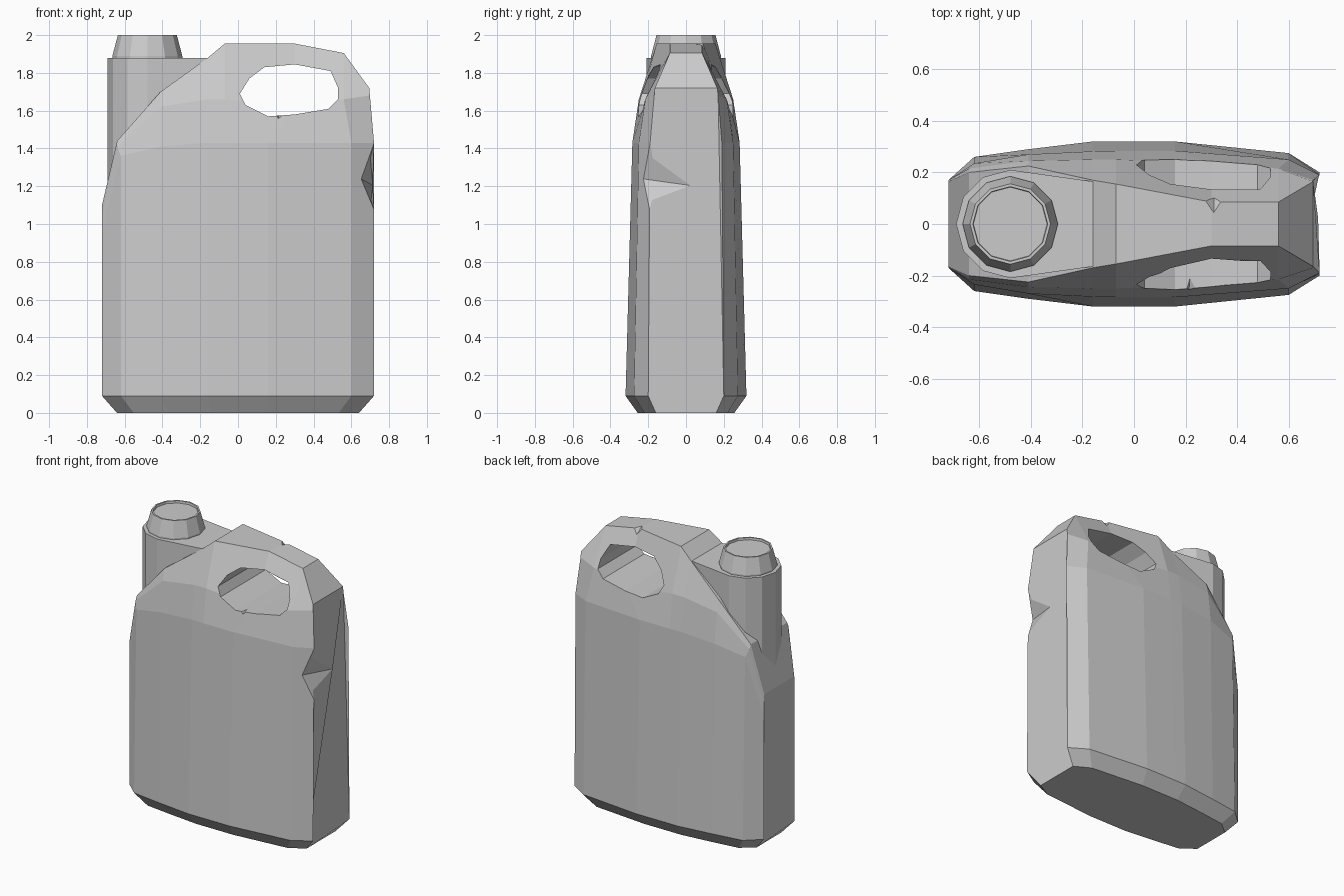
import bpy
import bmesh
from math import cos, sin, pi

cube = bpy.data.objects.get("Cube")
if cube:
    bpy.data.objects.remove(cube, do_unlink=True)

grey = bpy.data.materials.new("light grey plastic")
grey.use_nodes = True
grey.diffuse_color = (0.6, 0.6, 0.6, 1)
grey.node_tree.nodes["Principled BSDF"].inputs["Base Color"].default_value = (0.6, 0.6, 0.6, 1)


def finish(name, bm):
    """Turn a bmesh into a named, flat shaded grey object."""
    bmesh.ops.recalc_face_normals(bm, faces=bm.faces)
    mesh = bpy.data.meshes.new(name)
    bm.to_mesh(mesh)
    bm.free()
    mesh.materials.append(grey)
    obj = bpy.data.objects.new(name, mesh)
    bpy.context.collection.objects.link(obj)
    return obj


def loft(name, rings):
    """Skin a row of equal rings and close both ends."""
    bm = bmesh.new()
    rows = [[bm.verts.new(p) for p in ring] for ring in rings]
    n = len(rows[0])
    for a, b in zip(rows, rows[1:]):
        for i in range(n):
            j = (i + 1) % n
            bm.faces.new((a[i], a[j], b[j], b[i]))
    bm.faces.new(rows[0])
    bm.faces.new(rows[-1])
    return finish(name, bm)


def hull(name, points):
    bm = bmesh.new()
    verts = [bm.verts.new(p) for p in points]
    result = bmesh.ops.convex_hull(bm, input=verts)
    junk = set(result["geom_interior"]) | set(result["geom_unused"])
    bmesh.ops.delete(bm, geom=[v for v in junk if isinstance(v, bmesh.types.BMVert)], context="VERTS")
    bmesh.ops.dissolve_limit(bm, angle_limit=0.01, verts=bm.verts, edges=bm.edges)
    return finish(name, bm)


def circle(r, z, sides=12):
    return [(-0.48 + r * cos(2 * pi * i / sides), r * sin(2 * pi * i / sides), z)
            for i in range(sides)]


def cut(target, cutter):
    mod = target.modifiers.new(cutter.name, "BOOLEAN")
    mod.operation = "DIFFERENCE"
    mod.solver = "EXACT"
    mod.object = cutter
    cutter.hide_render = True
    cutter.hide_set(True)


# Body cross-sections: lower x, upper x, wall y, then (y, z) of shoulder, upper side and top
stations = [
    (-0.72, -0.72, 0.17, (0.17, 0.95), (0.17, 1.05), (0.165, 1.1)),
    (-0.62, -0.64, 0.26, (0.235, 1.36), (0.215, 1.41), (0.2, 1.44)),
    (-0.41, -0.41, 0.29, (0.27, 1.41), (0.245, 1.62), (0.225, 1.7)),
    (-0.16, -0.16, 0.32, (0.282, 1.43), (0.25, 1.66), (0.17, 1.88)),
    (-0.07, -0.07, 0.32, (0.284, 1.43), (0.25, 1.66), (0.155, 1.955)),
    (0.16, 0.3, 0.32, (0.284, 1.43), (0.235, 1.62), (0.085, 1.955)),
    (0.6, 0.56, 0.275, (0.25, 1.43), (0.215, 1.66), (0.085, 1.905)),
    (0.72, 0.695, 0.2, (0.19, 1.43), (0.17, 1.68), (0.165, 1.72)),
]
rings = []
for low, high, wall, shoulder, side, top in stations:
    half = [(low * 0.89, wall * 0.8, 0), (low, wall, 0.09), (low, *shoulder),
            (high, *side), (high, *top)]
    rings.append(half + [(x, -y, z) for x, y, z in reversed(half)])
body = loft("jug_body", rings)

# Grip hole through the upper body
grip = [(0.01, 1.69), (0.06, 1.77), (0.14, 1.83), (0.3, 1.845), (0.49, 1.81), (0.53, 1.72),
        (0.53, 1.66), (0.48, 1.61), (0.3, 1.58), (0.16, 1.57), (0.04, 1.63)]
cut(body, loft("grip_hole_cutter", [[(x, y, z) for x, z in grip] for y in (-0.5, 0.5)]))

# Dents at the front left corner, the top of the handle and under the grip
cut(body, hull("corner_dent_cutter", [(0.721, -0.2, 1.07), (0.65, -0.235, 1.24), (0.721, 0.05, 1.2),
                                      (0.721, -0.19, 1.43), (0.85, -0.35, 1.24)]))
cut(body, hull("handle_dent_cutter", [(0.26, 0.11, 1.96), (0.31, 0.035, 1.96), (0.36, 0.1, 1.96),
                                      (0.31, 0.15, 1.9), (0.31, 0.09, 1.92)]))
cut(body, hull("grip_dent_cutter", [(0.18, -0.3, 1.59), (0.3, -0.3, 1.6), (0.21, -0.3, 1.54),
                                    (0.22, -0.17, 1.59)]))

# Neck with the flat bridge that joins it to the handle
bridge = [(-0.16, y, z) for y in (-0.165, 0.165) for z in (1.1, 1.88)]
hull("neck", circle(0.21, 1.1) + circle(0.21, 1.88) + bridge)

# Tapered cap with a thin rim
loft("cap", [circle(0.185, 1.87), circle(0.185, 1.89), circle(0.156, 2.0),
             circle(0.145, 2.0), circle(0.143, 1.985)])
